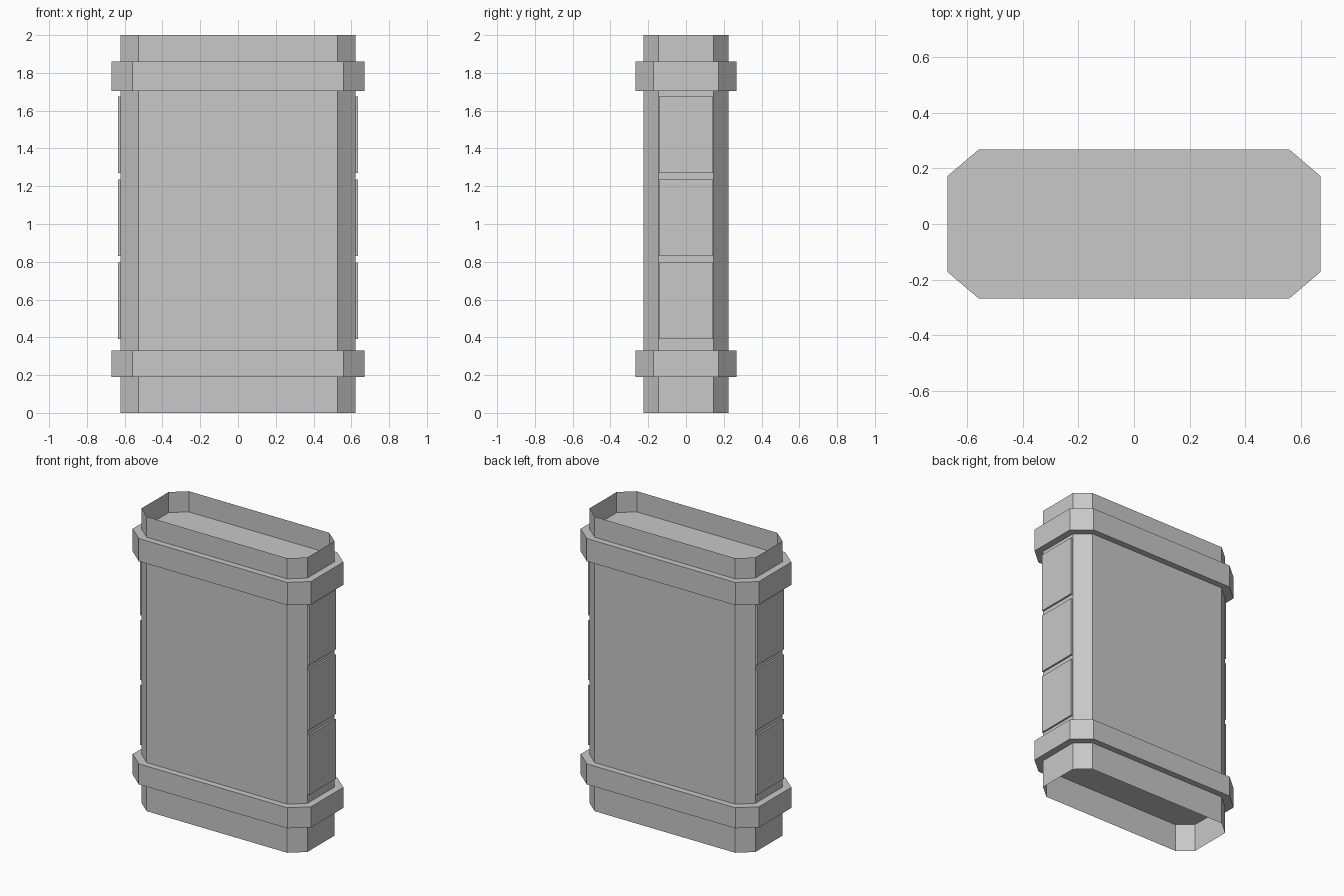
import bpy
import bmesh

# Remove the default cube
cube = bpy.data.objects.get("Cube")
if cube:
    bpy.data.objects.remove(cube, do_unlink=True)

# Single plain material
GREY = (0.58, 0.58, 0.58, 1.0)
grey = bpy.data.materials.new("plain_grey")
grey.use_nodes = True
grey.diffuse_color = GREY
for node in grey.node_tree.nodes:
    if node.type == 'BSDF_PRINCIPLED':
        node.inputs["Base Color"].default_value = GREY


def octagon(half_x, half_y, flat_x, flat_y):
    """Chamfered rectangle, counter-clockwise."""
    return [(half_x, -flat_y), (half_x, flat_y), (flat_x, half_y), (-flat_x, half_y),
            (-half_x, flat_y), (-half_x, -flat_y), (-flat_x, -half_y), (flat_x, -half_y)]


def prism(name, outline, z0, z1, capped=True):
    """Extrude an outline from z0 to z1, with or without end caps."""
    bm = bmesh.new()
    low = [bm.verts.new((x, y, z0)) for x, y in outline]
    high = [bm.verts.new((x, y, z1)) for x, y in outline]
    n = len(outline)
    for i in range(n):
        j = (i + 1) % n
        bm.faces.new((low[i], low[j], high[j], high[i]))
    if capped:
        bm.faces.new(low[::-1])
        bm.faces.new(high)
    mesh = bpy.data.meshes.new(name)
    bm.to_mesh(mesh)
    bm.free()
    mesh.materials.append(grey)
    obj = bpy.data.objects.new(name, mesh)
    bpy.context.collection.objects.link(obj)
    return obj


# Thin-walled body, open at both ends
prism("body_shell", octagon(0.623, 0.226, 0.528, 0.145), 0, 2, capped=False)

# Solid bands that also close the inside of the body
band = octagon(0.67, 0.268, 0.558, 0.173)
prism("lower_band", band, 0.19, 0.33)
prism("upper_band", band, 1.705, 1.86)

# Three raised panels on each narrow side
for side, sign in (("left", 1), ("right", -1)):
    xs = sorted((sign * 0.615, sign * 0.635))
    outline = [(xs[0], -0.142), (xs[1], -0.142), (xs[1], 0.142), (xs[0], 0.142)]
    for i in range(3):
        z = 0.39 + i * 0.44
        prism(f"{side}_panel_{i + 1}", outline, z, z + 0.405)
